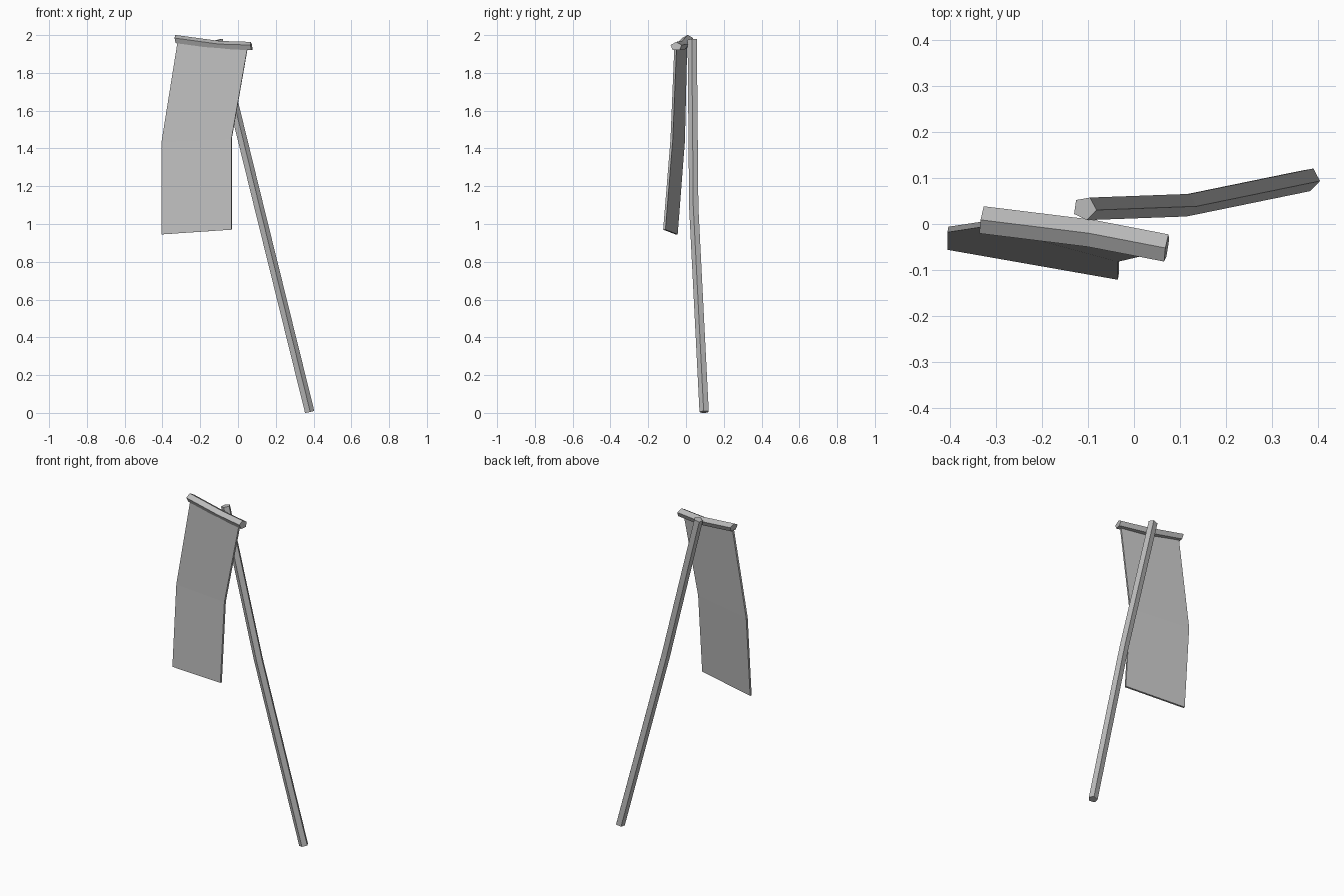
import bpy
import bmesh
from math import cos, sin, radians
from mathutils import Vector

cube = bpy.data.objects.get("Cube")
if cube:
    bpy.data.objects.remove(cube, do_unlink=True)

grey = bpy.data.materials.new("plain_grey")
grey.use_nodes = True
colour = (0.5, 0.5, 0.5, 1)
grey.diffuse_color = colour
grey.node_tree.nodes["Principled BSDF"].inputs["Base Color"].default_value = colour


def loft(name, rings):
    """Skin a row of matching rings and cap both ends."""
    bm = bmesh.new()
    rows = [[bm.verts.new(p) for p in ring] for ring in rings]
    for a, b in zip(rows, rows[1:]):
        for i in range(len(a)):
            j = (i + 1) % len(a)
            bm.faces.new((a[i], a[j], b[j], b[i]))
    bm.faces.new(rows[0])
    bm.faces.new(rows[-1])
    bmesh.ops.recalc_face_normals(bm, faces=bm.faces)
    mesh = bpy.data.meshes.new(name)
    bm.to_mesh(mesh)
    bm.free()
    mesh.materials.append(grey)
    obj = bpy.data.objects.new(name, mesh)
    bpy.context.collection.objects.link(obj)


def five_sided_bar(name, path, u, v, start):
    """Pentagonal bar along a bent path; u and v span the cross-section."""
    angles = [radians(start + 72 * i) for i in range(5)]
    loft(name, [[Vector(c) + Vector(u) * cos(a) + Vector(v) * sin(a) for a in angles]
                for c in path])


# Leaning pole with a slight bend
five_sided_bar("pole",
               [(0.378, 0.097, 0.005), (0.11, 0.042, 1.09), (-0.107, 0.034, 1.975)],
               (0.026, 0, 0.006), (0, 0.026, 0.001), -8)

# Bent crossbar holding the cloth
five_sided_bar("crossbar",
               [(-0.33, 0.009, 1.977), (-0.095, -0.02, 1.945), (0.071, -0.052, 1.94)],
               (0.005, 0.031, 0), (-0.003, 0, 0.024), 90)

# Hanging cloth: front left and front right corners at each level
levels = [((-0.32, -0.005, 1.965), (0.05, -0.062, 1.935)),
          ((-0.405, -0.018, 1.435), (-0.035, -0.082, 1.45)),
          ((-0.405, -0.056, 0.945), (-0.035, -0.121, 0.97))]
depth = Vector((0.002, 0.012, 0))
loft("cloth", [[Vector(l), Vector(r), Vector(r) + depth, Vector(l) + depth]
               for l, r in levels])
